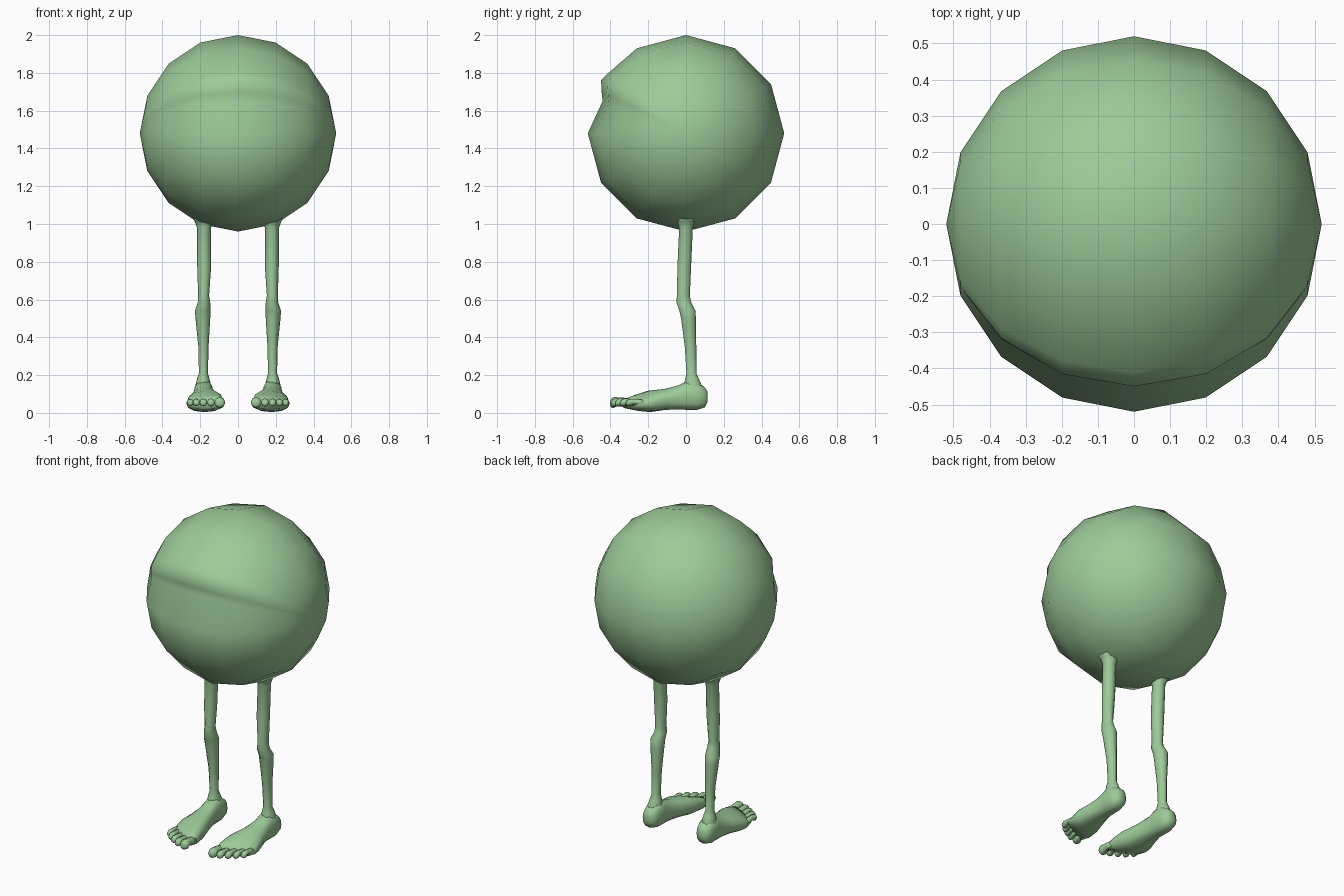
import bpy, bmesh, math

green = bpy.data.materials.new("soft_green")
green.diffuse_color = (0.34, 0.59, 0.32, 1)


def loft(name, rings, mirror=False):
    """Skin a list of closed rings, cap both ends, shade smooth."""
    bm = bmesh.new()
    loops = [[bm.verts.new(p) for p in ring] for ring in rings]
    for a, b in zip(loops, loops[1:]):
        n = len(a)
        for i in range(n):
            bm.faces.new((a[i], a[(i + 1) % n], b[(i + 1) % n], b[i]))
    for end in (loops[0], loops[-1]):
        bm.faces.new(end)
    bmesh.ops.remove_doubles(bm, verts=bm.verts, dist=1e-5)
    bmesh.ops.recalc_face_normals(bm, faces=bm.faces)
    for f in bm.faces:
        f.smooth = True
    me = bpy.data.meshes.new(name)
    bm.to_mesh(me)
    bm.free()
    me.materials.append(green)
    ob = bpy.data.objects.new(name, me)
    bpy.context.collection.objects.link(ob)
    if mirror:
        mod = ob.modifiers.new("mirror", "MIRROR")
        mod.use_mirror_merge = False
    return ob


def circle(n):
    return [(math.cos(2 * math.pi * i / n), math.sin(2 * math.pi * i / n)) for i in range(n)]


# Body: ball with its poles on the x axis; the front carries the mouth crease
R, CZ = 0.52, 1.48
profile = [(a, 1.0) for a in range(-180, 1, 30)]               # back, under, front
profile += [(21, 0.91), (26, 0.955), (32, 1.02), (38, 1.0)]    # lower lip, fold, upper lip
profile += [(a, 1.0) for a in range(60, 180, 30)]              # over the top
rings = []
for k in range(9):
    t = math.pi * k / 8
    s = math.sin(t)
    ring = []
    for deg, scale in profile:
        a = math.radians(deg)
        r = R * s * (1 + (scale - 1) * min(1, s * 1.15))
        ring.append((-R * math.cos(t), -r * math.cos(a), CZ + r * math.sin(a)))
    rings.append(ring)
loft("body", rings)

# Legs: z, centre x, centre y, half width x, half width y
leg = [
    (1.06, 0.180, 0.000, 0.085, 0.085), (1.015, 0.180, 0.000, 0.050, 0.050),
    (0.98, 0.180, 0.000, 0.037, 0.038), (0.78, 0.179, -0.009, 0.037, 0.038),
    (0.62, 0.182, -0.014, 0.029, 0.036), (0.585, 0.180, -0.012, 0.033, 0.041),
    (0.54, 0.187, 0.008, 0.041, 0.045), (0.50, 0.186, 0.013, 0.039, 0.041),
    (0.35, 0.183, 0.024, 0.027, 0.032), (0.21, 0.183, 0.029, 0.024, 0.028),
    (0.18, 0.184, 0.032, 0.033, 0.038), (0.13, 0.184, 0.038, 0.045, 0.055),
    (0.08, 0.184, 0.040, 0.040, 0.050),
]
loft("leg", [[(x + c * rx, y + s * ry, z) for c, s in circle(10)]
             for z, x, y, rx, ry in leg], True)

# Feet: y, centre x, half width, sole z, top z, slant of the toe line
foot = [
    (0.115, 0.184, 0.020, 0.060, 0.110, 0), (0.100, 0.184, 0.042, 0.030, 0.135, 0),
    (0.060, 0.184, 0.052, 0.016, 0.165, 0), (0.010, 0.183, 0.052, 0.016, 0.172, 0),
    (-0.040, 0.182, 0.055, 0.018, 0.146, 0), (-0.110, 0.180, 0.072, 0.016, 0.128, 0.1),
    (-0.190, 0.176, 0.094, 0.004, 0.117, 0.25), (-0.250, 0.173, 0.102, 0.010, 0.092, 0.4),
    (-0.300, 0.172, 0.094, 0.022, 0.072, 0.45),
]
rings = []
for y, x, hw, lo, hi, slant in foot:
    ring = []
    for c, s in circle(12):
        px = math.copysign(abs(c) ** 0.8, c) * hw
        pz = (lo + hi) / 2 + math.copysign(abs(s) ** 0.8, s) * (hi - lo) / 2
        # instep is higher on the inner side
        pz -= 0.12 * px * max(0, s)
        ring.append((x + px, y + slant * px, pz))
    rings.append(ring)
loft("foot", rings, True)

# Toes: big one on the inside, shrinking and stepping back outwards
toes = [(0.096, -0.402, 0.029), (0.143, -0.395, 0.022), (0.183, -0.374, 0.021),
        (0.220, -0.349, 0.020), (0.252, -0.318, 0.019)]
steps = [(0.110, 0.80, 0.050), (0.070, 0.85, 0.056), (0.040, 0.78, 0.060),
         (0.020, 1.0, 0.055), (0.006, 0.80, 0.052), (0.0, 0.35, 0.050)]
for i, (x, tip, r) in enumerate(toes):
    loft(f"toe_{i + 1}", [[(x + c * r * k, tip + back, z + s * r * k) for c, s in circle(8)]
                          for back, k, z in steps], True)
